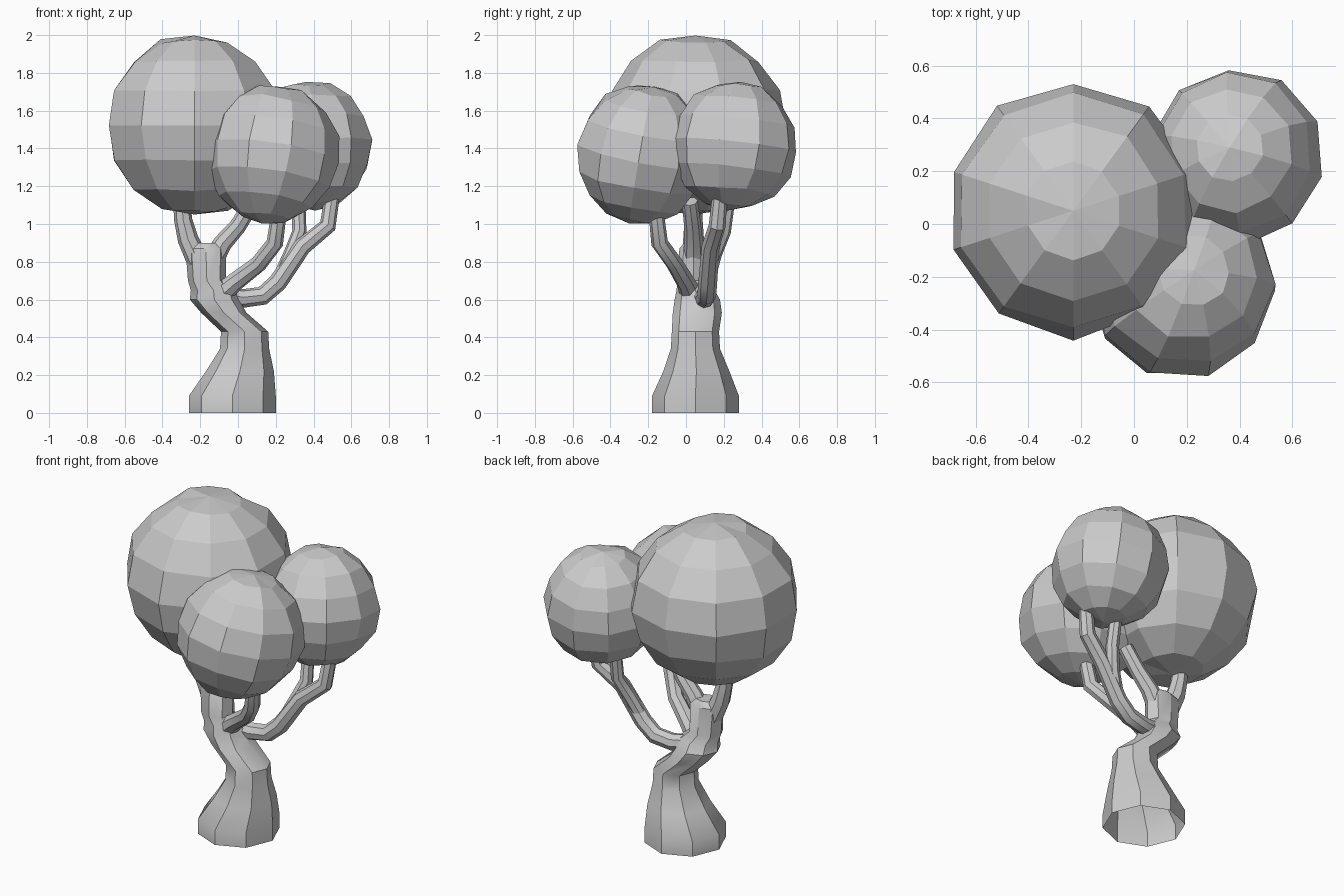
import bpy, bmesh, math, random
from mathutils import Vector, Matrix

if "Cube" in bpy.data.objects:
    bpy.data.objects.remove(bpy.data.objects["Cube"])

random.seed(4)


def finish(name, bm, smooth=False):
    bmesh.ops.recalc_face_normals(bm, faces=bm.faces[:])
    me = bpy.data.meshes.new(name)
    bm.to_mesh(me)
    bm.free()
    ob = bpy.data.objects.new(name, me)
    bpy.context.collection.objects.link(ob)
    if smooth:
        bpy.ops.object.select_all(action='DESELECT')
        ob.select_set(True)
        bpy.context.view_layer.objects.active = ob
        bpy.ops.object.shade_smooth_by_angle(angle=math.radians(35))
    return ob


def loft(name, rings, sides, level=False, cap_start=True):
    """Skin rings of (x, y, z, radius_x, radius_y) along a path."""
    pts = [Vector(r[:3]) for r in rings]
    bm = bmesh.new()
    loops = []
    for i, r in enumerate(rings):
        tangent = pts[min(i + 1, len(pts) - 1)] - pts[max(i - 1, 0)]
        rot = Vector((0, 0, 1)).rotation_difference(tangent.normalized())
        loop = []
        for k in range(sides):
            a = 2 * math.pi * k / sides
            off = Vector((r[3] * math.cos(a), r[4] * math.sin(a), 0))
            loop.append(bm.verts.new(pts[i] + (off if level else rot @ off)))
        loops.append(loop)
    for a, b in zip(loops, loops[1:]):
        for k in range(sides):
            n = (k + 1) % sides
            bm.faces.new((a[k], a[n], b[n], b[k]))
    bm.faces.new(loops[-1])
    if cap_start:
        bm.faces.new(loops[0][::-1])
    return finish(name, bm, True)


def branch(name, path):
    return loft(name, [(x, y, z, r, r) for x, y, z, r in path], 8)


def foliage(name, centre, size, tilt_x=0, tilt_y=0, turn=0):
    """Faceted, slightly irregular ball of leaves."""
    bm = bmesh.new()
    bmesh.ops.create_uvsphere(bm, u_segments=10, v_segments=8, radius=1)
    for v in bm.verts:
        v.co *= 1.015 + random.uniform(-0.025, 0.025)
    m = (Matrix.Translation(centre) @ Matrix.Diagonal((*size, 1))
         @ Matrix.Rotation(math.radians(tilt_y), 4, 'Y')
         @ Matrix.Rotation(math.radians(tilt_x), 4, 'X')
         @ Matrix.Rotation(math.radians(turn), 4, 'Z'))
    bm.transform(m)
    return finish(name, bm)


# Bent trunk, flared and open at the bottom
loft("trunk", [
    (-0.03, 0.05, 0.00, 0.23, 0.23),
    (-0.03, 0.05, 0.09, 0.23, 0.23),
    (0.01, 0.055, 0.22, 0.18, 0.175),
    (0.035, 0.05, 0.34, 0.13, 0.13),
    (0.035, 0.05, 0.43, 0.125, 0.125),
    (-0.075, 0.06, 0.53, 0.12, 0.13),
    (-0.125, 0.06, 0.60, 0.13, 0.12),
    (-0.13, 0.05, 0.65, 0.12, 0.10),
    (-0.165, 0.04, 0.70, 0.10, 0.085),
    (-0.17, 0.04, 0.87, 0.108, 0.075),
    (-0.165, 0.04, 0.90, 0.07, 0.05),
], 8, level=True, cap_start=False)

# Two forks at the trunk top
branch("left_fork", [(-0.21, 0.04, 0.80, 0.06), (-0.265, 0.04, 0.92, 0.055),
                     (-0.29, 0.04, 1.02, 0.048), (-0.30, 0.04, 1.14, 0.045)])
branch("right_fork", [(-0.15, 0.04, 0.78, 0.06), (-0.08, 0.04, 0.90, 0.05),
                      (0.0, 0.035, 0.99, 0.045), (0.08, 0.02, 1.12, 0.042)])

# Side branches
branch("front_branch", [(-0.10, 0.03, 0.62, 0.06), (-0.02, 0.0, 0.69, 0.05),
                        (0.11, -0.06, 0.79, 0.045), (0.195, -0.14, 0.90, 0.045),
                        (0.22, -0.16, 1.08, 0.04)])
branch("right_branch", [(-0.08, 0.08, 0.62, 0.05), (0.02, 0.10, 0.605, 0.05),
                        (0.13, 0.11, 0.62, 0.05), (0.21, 0.115, 0.69, 0.05),
                        (0.34, 0.13, 0.88, 0.047), (0.475, 0.165, 0.99, 0.045),
                        (0.50, 0.18, 1.16, 0.04)])
branch("right_branch_twig", [(0.22, 0.115, 0.71, 0.04), (0.28, 0.15, 0.84, 0.04),
                             (0.325, 0.20, 0.96, 0.038), (0.32, 0.23, 1.16, 0.035)])

# Leaf balls
foliage("large_foliage", (-0.23, 0.05, 1.522), (0.475, 0.475, 0.475))
foliage("front_foliage", (0.18, -0.235, 1.37), (0.355, 0.35, 0.365), -10, 8, 15)
foliage("back_foliage", (0.385, 0.255, 1.415), (0.325, 0.33, 0.335), -6, -4, 5)
